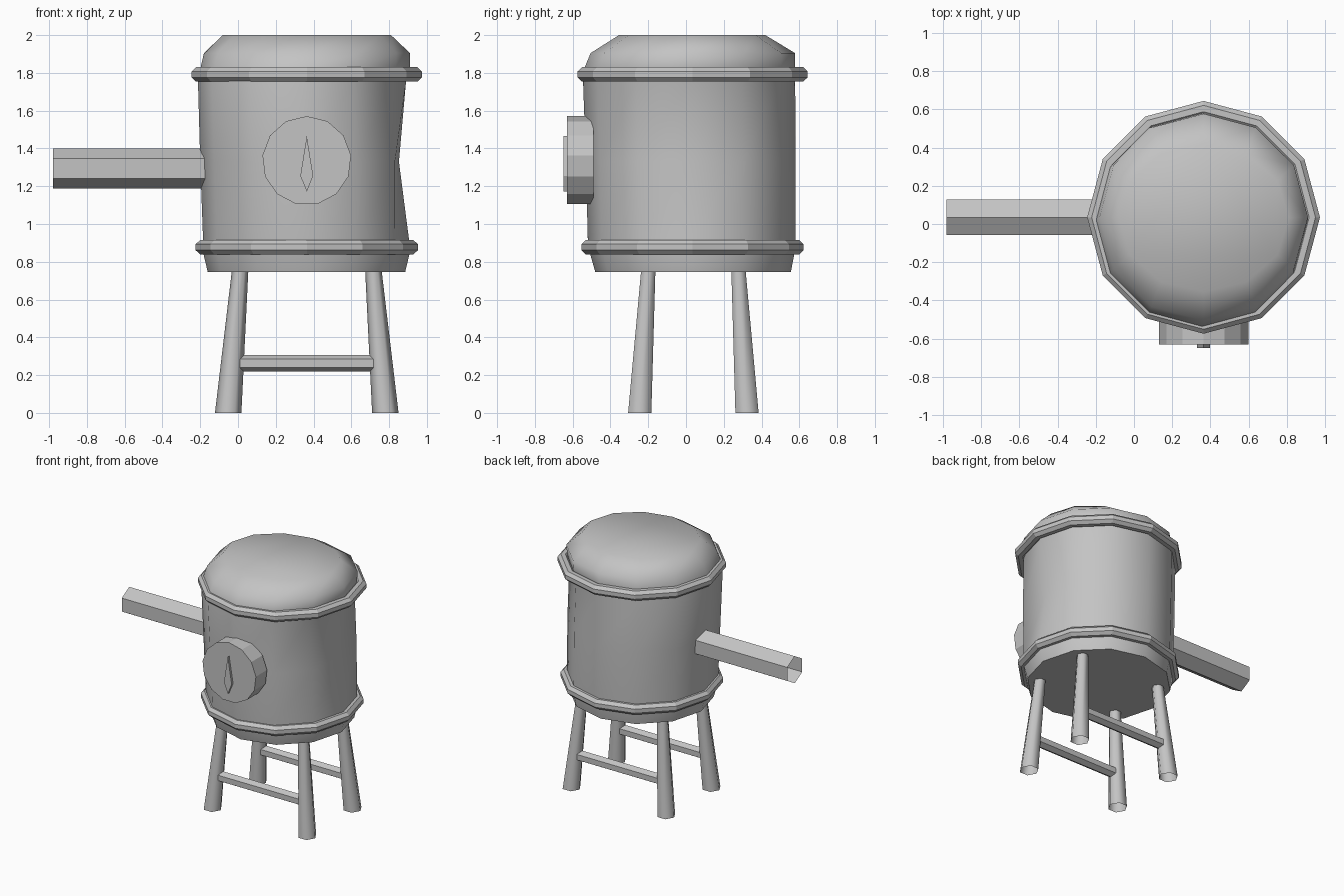
import bpy
import bmesh
from math import sin, cos, pi, radians
from mathutils import Vector

cube = bpy.data.objects.get("Cube")
if cube:
    bpy.data.objects.remove(cube, do_unlink=True)

CX, CY = 0.364, 0.035

grey = bpy.data.materials.new("plain grey")
grey.use_nodes = True
grey.diffuse_color = (0.55, 0.55, 0.55, 1)
grey.node_tree.nodes["Principled BSDF"].inputs["Base Color"].default_value = (0.55, 0.55, 0.55, 1)


def loft(name, loops, caps=(True, True), closed=False, smooth=None):
    """Skin a list of equal-length point loops into one object."""
    bm = bmesh.new()
    rows = [[bm.verts.new(p) for p in loop] for loop in loops]
    n = len(rows[0])
    pairs = list(zip(rows, rows[1:]))
    if closed:
        pairs.append((rows[-1], rows[0]))
    for a, b in pairs:
        for i in range(n):
            j = (i + 1) % n
            bm.faces.new((a[i], a[j], b[j], b[i]))
    if caps[0] and not closed:
        bm.faces.new(rows[0][::-1])
    if caps[1] and not closed:
        bm.faces.new(rows[-1])
    bmesh.ops.recalc_face_normals(bm, faces=bm.faces)
    mesh = bpy.data.meshes.new(name)
    bm.to_mesh(mesh)
    bm.free()
    mesh.materials.append(grey)
    obj = bpy.data.objects.new(name, mesh)
    bpy.context.collection.objects.link(obj)
    if smooth:
        bpy.ops.object.select_all(action='DESELECT')
        obj.select_set(True)
        bpy.context.view_layer.objects.active = obj
        bpy.ops.object.shade_smooth_by_angle(angle=radians(smooth))
    return obj


def ngon(n, centre, u, v, phase=0.0):
    """Regular polygon spanned by the vectors u and v."""
    c, u, v = Vector(centre), Vector(u), Vector(v)
    angles = [2 * pi * i / n + phase for i in range(n)]
    return [c + u * cos(a) + v * sin(a) for a in angles]


# Tank with domed lid: height, then extents in x and y
sections = [
    (0.745, -0.16, 0.885, -0.48, 0.555),
    (0.85, -0.185, 0.91, -0.51, 0.575),
    (0.92, -0.185, 0.905, -0.52, 0.58),
    (1.33, -0.20, 0.905, -0.53, 0.58),
    (1.76, -0.212, 0.89, -0.545, 0.578),
    (1.82, -0.20, 0.91, -0.54, 0.578),
    (1.905, -0.18, 0.91, -0.505, 0.577),
    (2.0, -0.08, 0.81, -0.355, 0.42),
]
loops = [ngon(12, ((x0 + x1) / 2, (y0 + y1) / 2, z),
              ((x1 - x0) / 2, 0, 0), (0, (y1 - y0) / 2, 0))
         for z, x0, x1, y0, y1 in sections]
loops[3][0].x = 0.852  # dent in the left wall
loft("tank", loops, smooth=60)

# Hoops around the tank
for name, z, outer in (("lower_hoop", 0.877, 0.588), ("upper_hoop", 1.792, 0.609)):
    minor = 0.04
    hoop = []
    for i in range(12):
        a = i * pi / 6
        out = Vector((cos(a), sin(a), 0))
        centre = Vector((CX, CY, z)) + out * (outer - minor)
        hoop.append(ngon(8, centre, out * minor * 1.08, (0, 0, minor * 1.04), pi / 8))
    loft(name, hoop, closed=True)

# Four tapered, splayed legs
for sx, side in ((-1, "right"), (1, "left")):
    for sy, end in ((-1, "front"), (1, "back")):
        foot = ngon(6, (CX + sx * 0.416, CY + 0.004 + sy * 0.284, 0), (0.07, 0, 0), (0, 0.071, 0))
        top = ngon(6, (CX + sx * 0.349, CY + 0.004 + sy * 0.236, 0.8), (0.042, 0, 0), (0, 0.042, 0))
        loft(f"{end}_{side}_leg", [foot, top], caps=(False, True), smooth=65)

# Rungs joining the legs
for y, name in ((CY + 0.004 - 0.268, "front_rung"), (CY + 0.004 + 0.268, "back_rung")):
    ends = [ngon(6, (x, y, 0.263), (0, 0, 0.043), (0, 0.043, 0)) for x in (0.01, 0.72)]
    loft(name, ends, caps=(False, False))

# Hollow spout on the right side
spout = [ngon(6, (x, CY, 1.294), (0, 0, 0.107), (0, 0.108, 0)) for x in (-0.98, -0.15)]
loft("spout", spout, caps=(False, True))

# Round gauge on the front
gauge = [ngon(13, (CX, y, 1.335), (0, 0, 0.236), (0.236, 0, 0)) for y in (-0.63, -0.49)]
loft("gauge", gauge)

# Pointed gauge needle
needle = [[Vector((CX + dx, y, z)) for dx, z in ((0, 1.465), (0.034, 1.255), (0, 1.172), (-0.034, 1.255))]
          for y in (-0.648, -0.62)]
loft("gauge_needle", needle)
